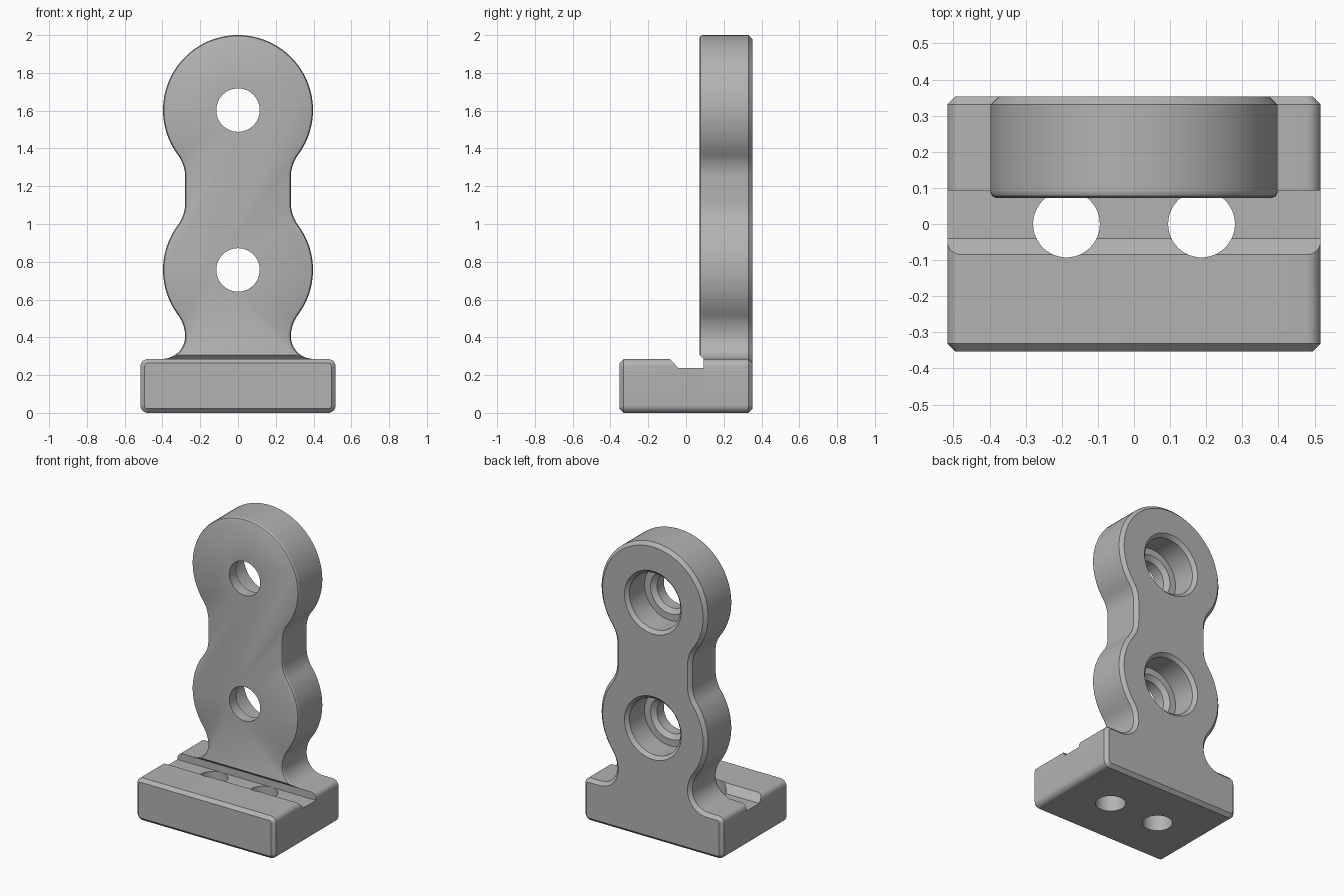
import bpy, bmesh, math

cube = bpy.data.objects.get("Cube")
if cube:
    bpy.data.objects.remove(cube, do_unlink=True)

grey = bpy.data.materials.new("plain grey")
grey.use_nodes = True
colour = (0.45, 0.45, 0.45, 1)
grey.diffuse_color = colour
grey.node_tree.nodes["Principled BSDF"].inputs["Base Color"].default_value = colour

BACK, WALL, BEVEL = 0.353, 0.093, 0.022
HALF_W, BASE_TOP, CORNER = 0.517, 0.285, 0.04
LOBES = (1.603, 0.757)
LOBE_R, FILLET_R, FLARE_R = 0.397, 0.194, 0.12
FILLET_X, FILLET_DZ = 0.474, 0.353
TILT = math.degrees(math.atan2(FILLET_DZ, FILLET_X))


def arc(cx, cz, r, start, end, n):
    steps = [math.radians(start + (end - start) * i / n) for i in range(n + 1)]
    return [(cx + r * math.cos(a), cz + r * math.sin(a)) for a in steps]


def mirrored(half):
    return half + [(-x, z) for x, z in reversed(half) if x > 1e-5]


def wavy_side(d, flare_end):
    """Right edge of the plate, inset by d, from the top down to the flare."""
    pts = []
    for i, z in enumerate(LOBES):
        if i:
            pts += arc(FILLET_X, z + FILLET_DZ, FILLET_R + d, 180, 180 + TILT, 10)
        pts += arc(0, z, LOBE_R - d, TILT if i else 90, -TILT, 20 if i else 36)[1 if i else 0:]
        pts += arc(FILLET_X, z - FILLET_DZ, FILLET_R + d, 180 - TILT, 180, 10)[1:]
    flare_x = FILLET_X - FILLET_R + FLARE_R
    return pts + arc(flare_x, BASE_TOP + FLARE_R, FLARE_R + d, 180, flare_end, 14)[1:]


def base_side(d):
    """Right edge of the rounded base block, inset by d."""
    cx = HALF_W - CORNER
    return (arc(cx, BASE_TOP - CORNER, CORNER - d, 90, 0, 8)
            + arc(cx, CORNER, CORNER - d, 0, -90, 8))


def body_outline(d):
    return mirrored(wavy_side(d, 270) + base_side(d))


def lip_outline(d, lift):
    end = 180 + math.degrees(math.asin((FLARE_R - lift) / (FLARE_R + d)))
    return mirrored(wavy_side(d, end))


def loft(name, rings):
    """Skin a stack of (y, outline) rings and cap both ends."""
    bm = bmesh.new()
    loops = [[bm.verts.new((x, y, z)) for x, z in ring] for y, ring in rings]
    n = len(loops[0])
    for a, b in zip(loops, loops[1:]):
        for i in range(n):
            j = (i + 1) % n
            bm.faces.new((a[i], a[j], b[j], b[i]))
    bm.faces.new(loops[0])
    bm.faces.new(loops[-1])
    bmesh.ops.recalc_face_normals(bm, faces=bm.faces)
    mesh = bpy.data.meshes.new(name)
    bm.to_mesh(mesh)
    bm.free()
    mesh.materials.append(grey)
    obj = bpy.data.objects.new(name, mesh)
    bpy.context.collection.objects.link(obj)
    return obj


def cut(obj, cutters):
    for c in cutters:
        c.hide_render = True
        mod = obj.modifiers.new("cut", "BOOLEAN")
        mod.operation, mod.solver, mod.object = "DIFFERENCE", "EXACT", c
    bpy.context.view_layer.update()
    graph = bpy.context.evaluated_depsgraph_get()
    mesh = bpy.data.meshes.new_from_object(obj.evaluated_get(graph))
    obj.modifiers.clear()
    obj.data = mesh


# Upright plate with the rear part of the base, chamfered at the back
plate = loft("upright_plate", [(WALL, body_outline(0)), (BACK - BEVEL, body_outline(0)),
                               (BACK, body_outline(BEVEL))])

# Front lip of the plate with softened edge and undercut foot
lip = loft("plate_front_lip", [(WALL, lip_outline(0, 0)), (0.087, lip_outline(0, 0.006)),
                               (0.077, lip_outline(0.005, 0.016)),
                               (0.072, lip_outline(0.014, 0.021))])

# Front part of the base block
base = loft("base_block", [(-BACK, mirrored(base_side(BEVEL))),
                           (BEVEL - BACK, mirrored(base_side(0))),
                           (WALL, mirrored(base_side(0)))])

# Stepped screw holes through the plate
bore = [(0, 0.115), (0.145, 0.115), (0.17, 0.145), (0.17, 0.19),
        (BACK - BEVEL, 0.19), (BACK, 0.212), (0.4, 0.259)]
bores = [loft("bore_cutter", [(y, arc(0, z, r, 0, 352.5, 47)) for y, r in bore])
         for z in LOBES]
cut(plate, bores)
cut(lip, bores)

# Cross groove with a sloped front wall, and two vertical holes in the base
bm = bmesh.new()
section = [(-0.133, 0.336), (-0.04, 0.237), (0.2, 0.237), (0.2, 0.336)]
face = bm.faces.new([bm.verts.new((-1, y, z)) for y, z in section])
swept = bmesh.ops.extrude_face_region(bm, geom=[face])["geom"]
bmesh.ops.translate(bm, vec=(2, 0, 0), verts=[v for v in swept if isinstance(v, bmesh.types.BMVert)])
bmesh.ops.recalc_face_normals(bm, faces=bm.faces)
groove_mesh = bpy.data.meshes.new("groove_cutter")
bm.to_mesh(groove_mesh)
bm.free()
groove_mesh.materials.append(grey)
groove = bpy.data.objects.new("groove_cutter", groove_mesh)
bpy.context.collection.objects.link(groove)

base_cutters = [groove]
for side in (-1, 1):
    bpy.ops.mesh.primitive_cylinder_add(vertices=48, radius=0.0925, depth=2,
                                        location=(side * 0.187, 0, 0))
    hole = bpy.context.object
    hole.data.materials.append(grey)
    base_cutters.append(hole)
cut(base, base_cutters)

for c in bores + base_cutters:
    bpy.data.objects.remove(c, do_unlink=True)

# Smooth curves, crisp chamfers
bpy.ops.object.select_all(action="DESELECT")
for obj in (plate, lip, base):
    obj.select_set(True)
bpy.context.view_layer.objects.active = plate
bpy.ops.object.shade_smooth_by_angle(angle=math.radians(30))
